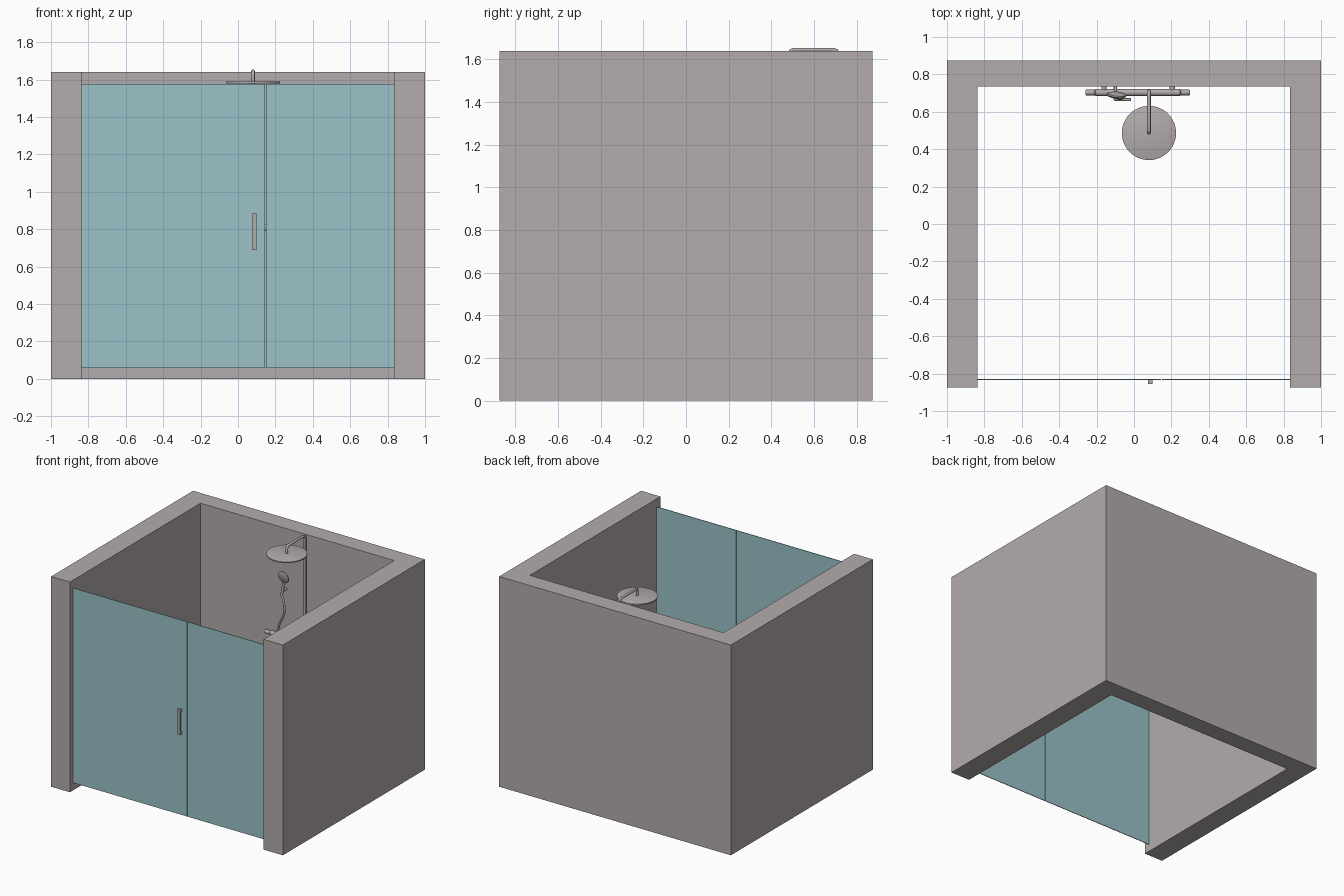
import bpy, bmesh, math
from mathutils import Vector

if "Cube" in bpy.data.objects:
    bpy.data.objects.remove(bpy.data.objects["Cube"])


def material(name, rgb):
    m = bpy.data.materials.new(name)
    m.diffuse_color = (*rgb, 1)
    m.use_nodes = True
    m.node_tree.nodes["Principled BSDF"].inputs["Base Color"].default_value = m.diffuse_color
    return m


GREY = material("warm_grey", (0.456, 0.41, 0.41))
GLASS = material("teal_glass", (0.325, 0.54, 0.58))


def finish(name, bm, mat, smooth=False):
    me = bpy.data.meshes.new(name)
    bmesh.ops.recalc_face_normals(bm, faces=bm.faces)
    bm.to_mesh(me)
    bm.free()
    ob = bpy.data.objects.new(name, me)
    bpy.context.collection.objects.link(ob)
    me.materials.append(mat)
    if smooth:
        bpy.ops.object.select_all(action='DESELECT')
        ob.select_set(True)
        bpy.context.view_layer.objects.active = ob
        bpy.ops.object.shade_smooth_by_angle(angle=math.radians(35))
    return ob


def prism(name, outline, z0, z1, mat):
    bm = bmesh.new()
    f = bm.faces.new([bm.verts.new((x, y, z0)) for x, y in outline])
    r = bmesh.ops.extrude_face_region(bm, geom=[f])
    vs = [v for v in r['geom'] if isinstance(v, bmesh.types.BMVert)]
    bmesh.ops.translate(bm, verts=vs, vec=(0, 0, z1 - z0))
    return finish(name, bm, mat)


def box(name, x0, x1, y0, y1, z0, z1, mat):
    return prism(name, [(x0, y0), (x1, y0), (x1, y1), (x0, y1)], z0, z1, mat)


def lathe(name, profile, loc, axis, n=32):
    """Revolve (radius, height) points about an axis through loc."""
    bm = bmesh.new()
    q = Vector((0, 0, 1)).rotation_difference(Vector(axis))
    rings = []
    for r, h in profile:
        rings.append([bm.verts.new(Vector(loc) + q @ Vector(
            (r * math.cos(2 * math.pi * i / n), r * math.sin(2 * math.pi * i / n), h)))
            for i in range(n)])
    for a, b in zip(rings, rings[1:]):
        for i in range(n):
            j = (i + 1) % n
            bm.faces.new((a[i], a[j], b[j], b[i]))
    bm.faces.new(rings[0])
    bm.faces.new(rings[-1])
    return finish(name, bm, GREY, True)


def tube(name, pts, radius, curved=False):
    cu = bpy.data.curves.new(name, 'CURVE')
    cu.dimensions = '3D'
    cu.bevel_depth = radius
    cu.bevel_resolution = 3
    cu.use_fill_caps = True
    if curved:
        sp = cu.splines.new('BEZIER')
        sp.bezier_points.add(len(pts) - 1)
        for p, co in zip(sp.bezier_points, pts):
            p.co = co
            p.handle_left_type = p.handle_right_type = 'AUTO'
        sp.resolution_u = 8
    else:
        sp = cu.splines.new('POLY')
        sp.points.add(len(pts) - 1)
        for p, co in zip(sp.points, pts):
            p.co = (*co, 1)
    cu.materials.append(GREY)
    ob = bpy.data.objects.new(name, cu)
    bpy.context.collection.objects.link(ob)
    return ob


# Three enclosing walls as one U-shaped prism
prism("walls", [(-1, -0.875), (-0.838, -0.875), (-0.838, 0.735), (0.833, 0.735),
                (0.833, -0.875), (1, -0.875), (1, 0.875), (-1, 0.875)], 0, 1.64, GREY)

# Glass door and fixed pane
box("glass_door", -0.838, 0.145, -0.834, -0.829, 0.058, 1.577, GLASS)
box("glass_pane", 0.149, 0.833, -0.834, -0.829, 0.058, 1.577, GLASS)

# Door handle with two standoffs
box("handle_grip", 0.075, 0.1, -0.855, -0.846, 0.69, 0.885, GREY)
for i, z in enumerate((0.69, 0.865)):
    box(f"handle_standoff_{i}", 0.075, 0.1, -0.846, -0.834, z, z + 0.02, GREY)

# Riser pipe and overhead arm with rounded bends
tube("riser_pipe", [(0.08, 0.71, 0.81), (0.08, 0.71, 1.625), (0.08, 0.705, 1.64),
                    (0.08, 0.69, 1.645), (0.08, 0.505, 1.645), (0.08, 0.492, 1.64),
                    (0.08, 0.487, 1.625), (0.08, 0.487, 1.588)], 0.01)

# Rain head
lathe("rain_head", [(0.14, 0), (0.145, 0.002), (0.145, 0.011), (0.14, 0.013)],
      (0.08, 0.487, 1.578), (0, 0, 1), 48)

# Mixer bar with narrower knob ends and wall mounts
lathe("mixer_bar", [(0.012, -0.28), (0.015, -0.275), (0.015, -0.23), (0.019, -0.225),
                    (0.019, 0.225), (0.015, 0.23), (0.015, 0.275), (0.012, 0.28)],
      (0.02, 0.703, 0.81), (1, 0, 0), 24)
for i, x in enumerate((-0.16, 0.205)):
    lathe(f"mixer_mount_{i}", [(0.014, 0), (0.014, 0.04)], (x, 0.7, 0.81), (0, 1, 0), 20)

# Hand shower, its bracket and hose
lathe("hand_shower_head", [(0.042, -0.008), (0.048, -0.004), (0.048, 0.004), (0.03, 0.012)],
      (-0.09, 0.69, 1.28), (0.1, 0.97, 0.22), 28)
tube("hand_shower_handle", [(-0.09, 0.692, 1.24), (-0.1, 0.682, 1.14)], 0.01)
tube("hand_shower_bracket", [(-0.1, 0.735, 1.17), (-0.098, 0.685, 1.17)], 0.009)
tube("hose", [(-0.1, 0.682, 1.14), (-0.075, 0.672, 1.09), (-0.07, 0.67, 1.02),
              (-0.11, 0.68, 0.93), (-0.135, 0.69, 0.86), (-0.135, 0.7, 0.81)], 0.008, True)

# Mixer lever
tube("mixer_lever", [(-0.11, 0.685, 0.81), (-0.1, 0.665, 0.81), (-0.015, 0.665, 0.81)], 0.008)
